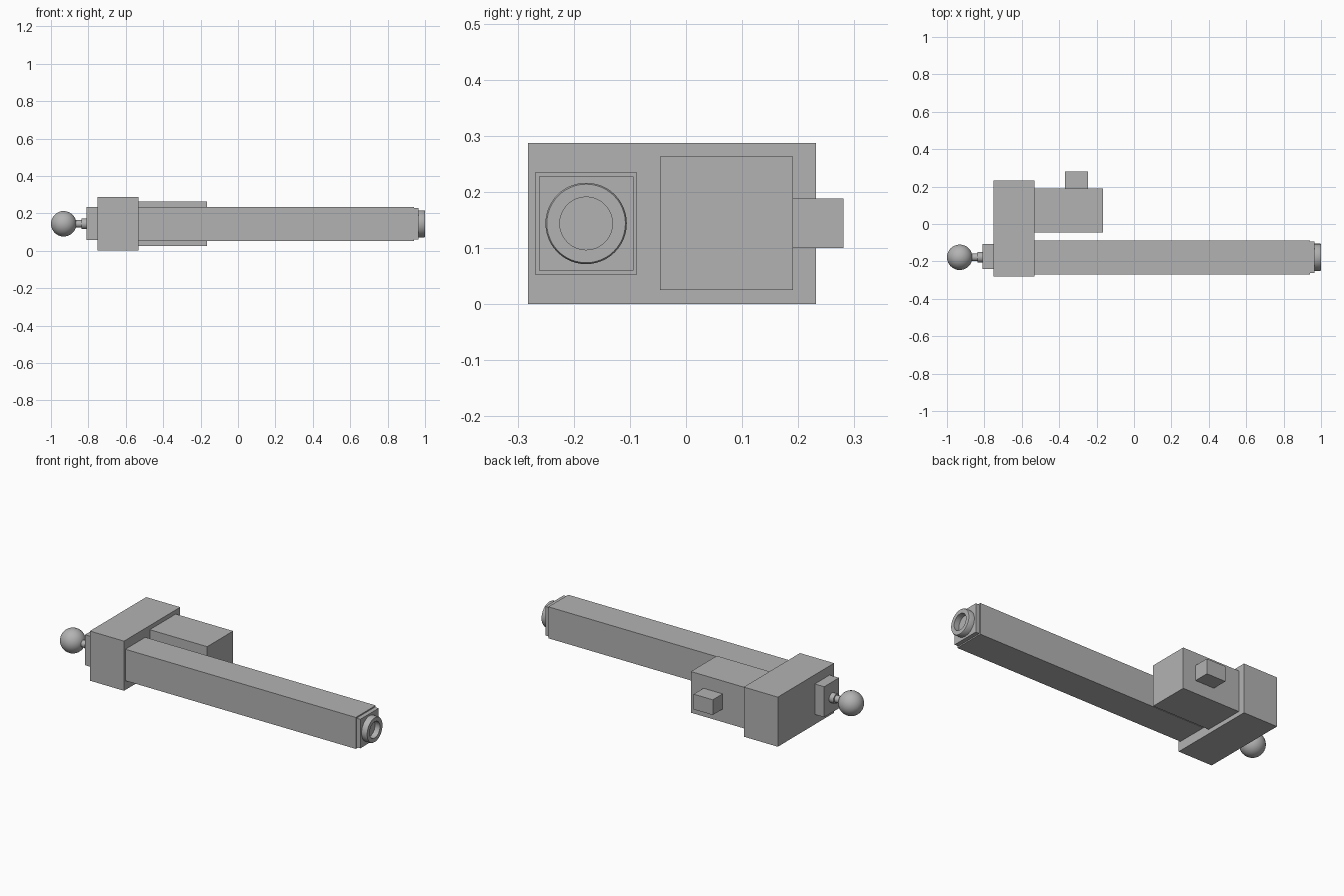
import bpy, bmesh, math
from mathutils import Matrix

if "Cube" in bpy.data.objects:
    bpy.data.objects.remove(bpy.data.objects["Cube"])

grey = bpy.data.materials.new("plain_grey")
grey.diffuse_color = (0.45, 0.45, 0.45, 1)
grey.use_nodes = True
grey.node_tree.nodes["Principled BSDF"].inputs["Base Color"].default_value = grey.diffuse_color

AXIS_Y, AXIS_Z = -0.178, 0.144  # centre line of tube, ball and end ring


def finish(name, bm, smooth=False):
    bmesh.ops.recalc_face_normals(bm, faces=bm.faces)
    mesh = bpy.data.meshes.new(name)
    bm.to_mesh(mesh)
    bm.free()
    mesh.materials.append(grey)
    obj = bpy.data.objects.new(name, mesh)
    bpy.context.collection.objects.link(obj)
    if smooth:
        bpy.ops.object.select_all(action='DESELECT')
        obj.select_set(True)
        bpy.context.view_layer.objects.active = obj
        bpy.ops.object.shade_smooth_by_angle(angle=math.radians(35))
    return obj


def box(name, x, y, z):
    """Box from (min, max) ranges."""
    bm = bmesh.new()
    size = Matrix.Diagonal((x[1] - x[0], y[1] - y[0], z[1] - z[0], 1))
    centre = Matrix.Translation((sum(x) / 2, sum(y) / 2, sum(z) / 2))
    bmesh.ops.create_cube(bm, size=1, matrix=centre @ size)
    return finish(name, bm)


def lathe(name, profile, steps=48):
    """Revolve (x, radius) points around the centre line."""
    bm = bmesh.new()
    verts = [bm.verts.new((x, AXIS_Y + r, AXIS_Z)) for x, r in profile]
    edges = [bm.edges.new(p) for p in zip(verts, verts[1:])]
    bmesh.ops.spin(bm, geom=verts + edges, cent=(0, AXIS_Y, AXIS_Z), axis=(1, 0, 0),
                   angle=2 * math.pi, steps=steps)
    bmesh.ops.remove_doubles(bm, verts=bm.verts, dist=1e-5)
    return finish(name, bm, True)


# Gearbox with motor and connector block
box("gearbox_housing", (-0.75, -0.532), (-0.282, 0.232), (0, 0.287))
box("motor_housing", (-0.54, -0.165), (-0.046, 0.191), (0.025, 0.263))
box("motor_connector", (-0.368, -0.246), (0.18, 0.281), (0.1, 0.188))

# Square tube with a slightly narrower end cap
for name, x, h in (("actuator_tube", (-0.54, 0.942), 0.091),
                   ("tube_end_cap", (0.93, 0.966), 0.084)):
    box(name, x, (AXIS_Y - h, AXIS_Y + h), (AXIS_Z - h, AXIS_Z + h))

# Chamfered hollow ring at the tube end
lathe("end_ring", [(0.96, 0), (0.96, 0.0725), (0.996, 0.0725), (1.0, 0.070),
                   (1.0, 0.047), (0.968, 0.047), (0.968, 0)])

# Rear mount plate and ball joint
box("rear_mount_plate", (-0.81, -0.74), (-0.241, -0.106), (0.058, 0.234))
lathe("ball_stem", [(-0.88, 0), (-0.88, 0.020), (-0.838, 0.020),
                    (-0.838, 0.028), (-0.80, 0.028), (-0.80, 0)], 32)
bm = bmesh.new()
bmesh.ops.create_uvsphere(bm, u_segments=32, v_segments=20, radius=0.068,
                          matrix=Matrix.Translation((-0.932, AXIS_Y, AXIS_Z)))
finish("ball_joint", bm, True)
